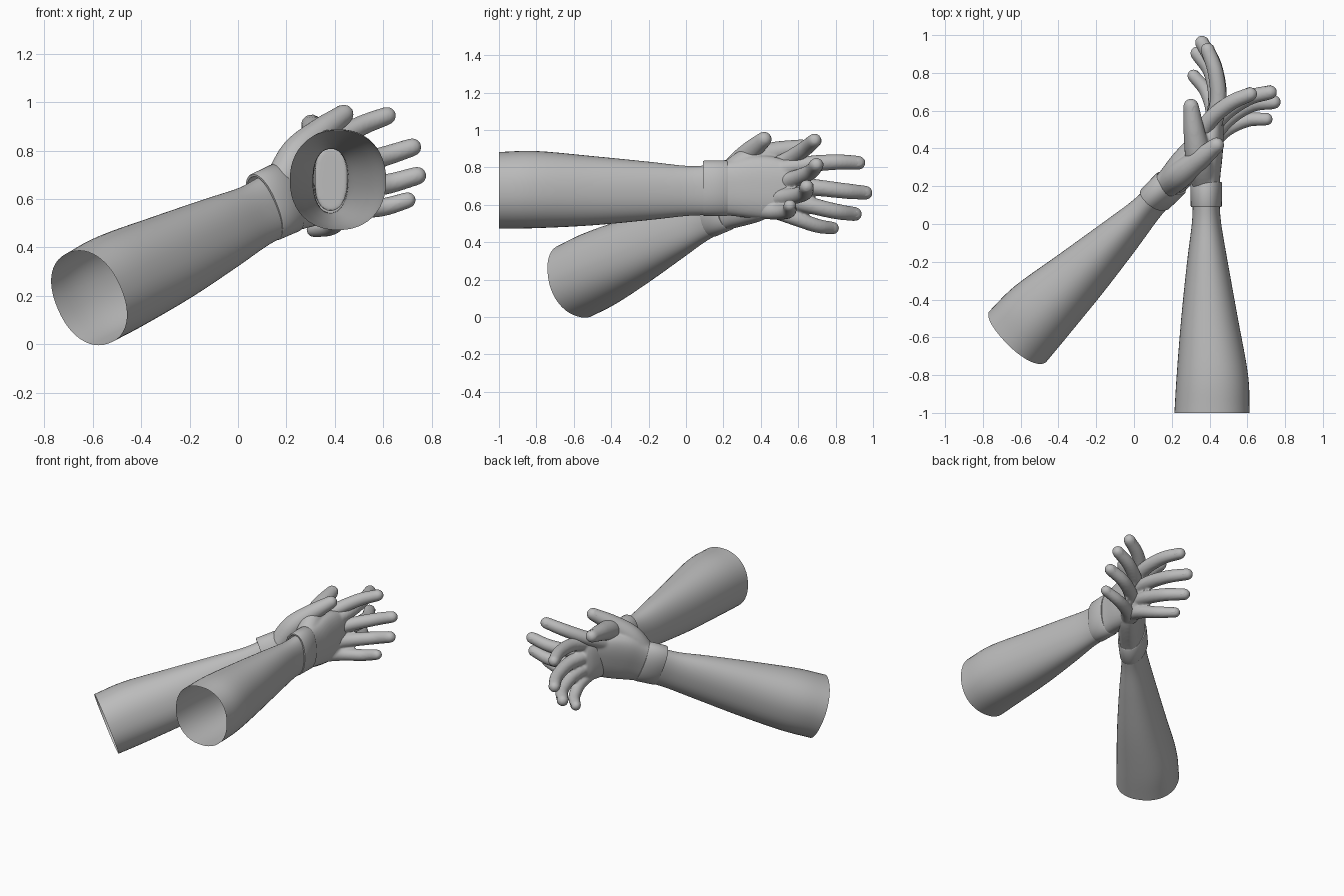
import bpy, bmesh, math
from mathutils import Vector, Matrix

if "Cube" in bpy.data.objects:
    bpy.data.objects.remove(bpy.data.objects["Cube"], do_unlink=True)

grey = bpy.data.materials.new("plain grey")
grey.use_nodes = True
COLOUR = (0.5, 0.5, 0.5, 1)
grey.diffuse_color = COLOUR
grey.node_tree.nodes["Principled BSDF"].inputs["Base Color"].default_value = COLOUR

WRIST = Vector((0.38, 0.1, 0.675))


def catmull(pts, steps):
    """Smooth samples through a list of vectors of any size."""
    pts = [Vector(p) for p in pts]
    pts = [2 * pts[0] - pts[1]] + pts + [2 * pts[-1] - pts[-2]]
    out = []
    for a, b, c, d in zip(pts, pts[1:], pts[2:], pts[3:]):
        for i in range(steps):
            t = i / steps
            out.append(0.5 * (2 * b + (c - a) * t + (2 * a - 5 * b + 4 * c - d) * t**2
                              + (3 * b - a - 3 * c + d) * t**3))
    return out + [pts[-2]]


def oval(centre, u, v, ru, rv, n, power=2.0):
    """Ring of points on a slightly squared oval."""
    ring = []
    for i in range(n):
        a = 2 * math.pi * i / n
        c, s = math.cos(a), math.sin(a)
        ring.append(centre + u * ru * math.copysign(abs(c) ** (2 / power), c)
                    + v * rv * math.copysign(abs(s) ** (2 / power), s))
    return ring


def loft(bm, rings, caps=False, loop=False):
    rows = [[bm.verts.new(p) for p in r] for r in rings]
    pairs = list(zip(rows, rows[1:])) + ([(rows[-1], rows[0])] if loop else [])
    for a, b in pairs:
        for i in range(len(a)):
            j = (i + 1) % len(a)
            bm.faces.new((a[i], a[j], b[j], b[i]))
    if caps:
        bm.faces.new(rows[0])
        bm.faces.new(rows[-1])


X, Z = Vector((1, 0, 0)), Vector((0, 0, 1))


def section(y, x0, x1, z0, z1, grow=0.0, n=48, power=2.2):
    """Oval across the arm from its side and height limits."""
    centre = Vector(((x0 + x1) / 2, y, (z0 + z1) / 2))
    return oval(centre, X, Z, (x1 - x0) / 2 + grow, (z1 - z0) / 2 + grow, n, power)


def finger(bm, path, radii):
    """Tapered tube with round ends along a smooth path."""
    samples = catmull([(*p, r) for p, r in zip(path, radii)], 8)
    pts = [Vector(s[:3]) for s in samples]
    rings = []

    def add(p, t, r):
        u = t.cross(Z).normalized()
        rings.append(oval(p, u, u.cross(t).normalized(), r, r, 20))

    first = (pts[1] - pts[0]).normalized()
    last = (pts[-1] - pts[-2]).normalized()
    r0, r1 = samples[0][3], samples[-1][3]
    angles = [math.radians(d) for d in (80, 55, 28)]
    for a in angles:
        add(pts[0] - first * r0 * math.sin(a), first, r0 * math.cos(a))
    for i, s in enumerate(samples):
        t = (pts[min(i + 1, len(pts) - 1)] - pts[max(i - 1, 0)]).normalized()
        add(pts[i], t, s[3])
    for a in reversed(angles):
        add(pts[-1] + last * r1 * math.sin(a), last, r1 * math.cos(a))
    loft(bm, rings, caps=True)


# Limits per station: y, x min, x max, z min, z max
SLEEVE = [(-1, .214, .612, .472, .882), (-.8, .226, .604, .475, .887),
          (-.5, .25, .55, .49, .86), (-.2, .281, .496, .518, .83),
          (0, .306, .462, .54, .808), (.12, .312, .452, .545, .81)]
PALM = [(.14, .318, .452, .55, .815), (.25, .312, .457, .54, .84),
        (.35, .315, .468, .528, .862), (.45, .325, .474, .522, .86),
        (.53, .35, .474, .535, .84), (.57, .375, .472, .55, .82)]
CUFF = (.30, .465, .541, .836)

# Finger centre lines from knuckle to tip
FINGERS = {
    "index": [(.405, .48, .785), (.445, .64, .815), (.432, .80, .828), (.39, .922, .824)],
    "middle": [(.41, .50, .71), (.447, .67, .695), (.423, .84, .675), (.36, .96, .664)],
    "ring": [(.41, .49, .64), (.437, .65, .60), (.41, .80, .565), (.335, .903, .55)],
    "little": [(.40, .45, .58), (.42, .58, .53), (.385, .70, .488), (.315, .785, .475)],
    "thumb": [(.375, .22, .755), (.345, .34, .835), (.32, .48, .88), (.302, .622, .908)],
}
RADII = {"thumb": (.07, .072, .058, .042), "little": (.046, .041, .038, .034)}
NORMAL = (.05, .045, .042, .038)


def make_object(name, bm, matrix, remesh=False):
    bmesh.ops.transform(bm, matrix=matrix, verts=bm.verts)
    bmesh.ops.recalc_face_normals(bm, faces=bm.faces)
    for f in bm.faces:
        f.smooth = True
    for e in bm.edges:
        if len(e.link_faces) == 2 and e.calc_face_angle(0) > 0.6:
            e.smooth = False
    mesh = bpy.data.meshes.new(name)
    bm.to_mesh(mesh)
    bm.free()
    mesh.materials.append(grey)
    obj = bpy.data.objects.new(name, mesh)
    bpy.context.scene.collection.objects.link(obj)
    if remesh:
        mod = obj.modifiers.new("blend", 'REMESH')
        mod.mode = 'VOXEL'
        mod.voxel_size = 0.008
        mod.use_smooth_shade = True
        mod = obj.modifiers.new("soften", 'SMOOTH')
        mod.factor = 0.5
        mod.iterations = 6


def build_arm(side, sleeve_matrix, matrix):
    # Open tapered sleeve
    bm = bmesh.new()
    loft(bm, [section(*s) for s in catmull(SLEEVE, 5)])
    make_object(side + "_sleeve", bm, sleeve_matrix)

    # Cuff band around the wrist
    bm = bmesh.new()
    profile = [(.09, -.003), (.097, 0), (.215, .002), (.222, -.002), (.222, -.014), (.09, -.012)]
    loft(bm, [section(y, *CUFF, grow=g) for y, g in profile], loop=True)
    make_object(side + "_cuff", bm, matrix)

    # Palm and fingers blended into one hand
    bm = bmesh.new()
    loft(bm, [section(*s, power=2.5) for s in catmull(PALM, 4)], caps=True)
    for name, path in FINGERS.items():
        finger(bm, path, RADII.get(name, NORMAL))
    make_object(side + "_hand", bm, matrix, remesh=True)

    # Thin nails on the backs of the fingertips
    bm = bmesh.new()
    for name, path in FINGERS.items():
        tip = Vector(path[-1])
        along = (tip - Vector(path[-2])).normalized()
        back = Vector((.5, 0, .85)) if name == "thumb" else X
        back = (back - along * back.dot(along)).normalized()
        across = along.cross(back)
        r = RADII.get(name, NORMAL)[-1]
        centre = tip + back * r * .88 - along * r * .3
        frame = Matrix((across, along, back)).transposed().to_4x4()
        frame = Matrix.Translation(centre) @ frame @ Matrix.Diagonal((r * .5, r * .7, .004, 1))
        bmesh.ops.create_uvsphere(bm, u_segments=16, v_segments=8, radius=1, matrix=frame)
    make_object(side + "_nails", bm, matrix)


def mirrored_pose(forward):
    """Mirror about the wrist, then aim along a direction with the thumb up."""
    forward = Vector(forward).normalized()
    up = Vector((-.39, -.06, .914))
    up = (up - forward * up.dot(forward)).normalized()
    turn = Matrix((forward.cross(up), forward, up)).transposed().to_4x4()
    return (Matrix.Translation((.122, .135, .557)) @ turn
            @ Matrix.Diagonal((-1, 1, 1, 1)) @ Matrix.Translation(-WRIST))


# Straight arm, then its mirrored partner turned to cross it, bent a little at the wrist
build_arm("right", Matrix.Identity(4), Matrix.Identity(4))
build_arm("left", mirrored_pose((.648, .684, .326)), mirrored_pose((.675, .67, .305)))
